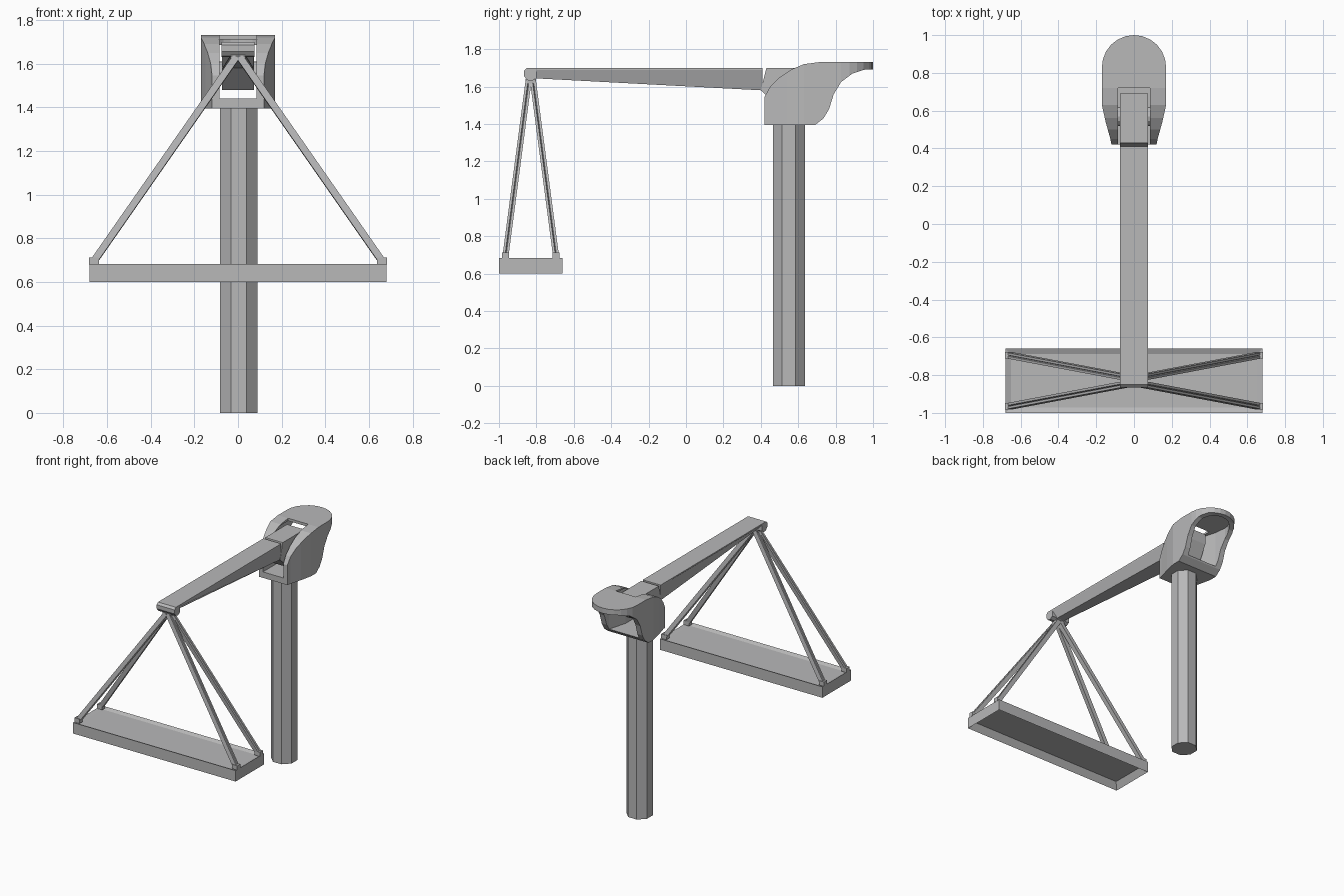
import bpy, bmesh, math
from mathutils import Vector

cube = bpy.data.objects.get("Cube")
if cube:
    bpy.data.objects.remove(cube, do_unlink=True)

grey = bpy.data.materials.new("plain_grey")
grey.use_nodes = True
grey.diffuse_color = (0.48, 0.48, 0.485, 1)
grey.node_tree.nodes["Principled BSDF"].inputs["Base Color"].default_value = grey.diffuse_color


def finish(name, bm):
    bmesh.ops.recalc_face_normals(bm, faces=bm.faces)
    mesh = bpy.data.meshes.new(name)
    bm.to_mesh(mesh)
    bm.free()
    mesh.materials.append(grey)
    obj = bpy.data.objects.new(name, mesh)
    bpy.context.collection.objects.link(obj)
    return obj


def loft(name, rings):
    """Skin a list of equal-length rings and cap both ends."""
    bm = bmesh.new()
    rows = [[bm.verts.new(p) for p in ring] for ring in rings]
    n = len(rows[0])
    for a, b in zip(rows, rows[1:]):
        for i in range(n):
            j = (i + 1) % n
            bm.faces.new((a[i], a[j], b[j], b[i]))
    bm.faces.new(rows[0])
    bm.faces.new(rows[-1])
    return finish(name, bm)


def prism_x(name, pts, half):
    return loft(name, [[(x, y, z) for y, z in pts] for x in (-half, half)])


def prism_z(name, pts, low, high):
    return loft(name, [[(x, y, z) for x, y in pts] for z in (low, high)])


def rect(x, y, hx, hy):
    return [(x - hx, y - hy), (x + hx, y - hy), (x + hx, y + hy), (x - hx, y + hy)]


def circle(cx, cy, r, n, turn=0.0):
    return [(cx + r * math.cos(turn + math.tau * i / n),
             cy + r * math.sin(turn + math.tau * i / n)) for i in range(n)]


def plan(side, r, cy):
    """Mirrored plan outline closed by a half-round back."""
    arc = [(r * math.cos(math.pi * i / 12), cy + r * math.sin(math.pi * i / 12))
           for i in range(13)]
    return side + arc + [(-x, y) for x, y in reversed(side)]


def boolean(obj, cutter, operation):
    mod = obj.modifiers.new("cut", 'BOOLEAN')
    mod.object, mod.operation, mod.solver = cutter, operation, 'EXACT'
    bpy.context.view_layer.objects.active = obj
    bpy.ops.object.modifier_apply(modifier=mod.name)
    bpy.data.objects.remove(cutter, do_unlink=True)


# Octagonal post
prism_z("post", circle(0.003, 0.55, 0.093, 8, math.pi / 8), 0, 1.41)

# Hollow head: side profile crossed with plan outline, then opened up
head = prism_x("head_housing", [
    (0.42, 1.395), (0.42, 1.545), (0.45, 1.60), (0.50, 1.65), (0.56, 1.69),
    (0.63, 1.72), (0.72, 1.732), (1.05, 1.732), (1.05, 1.695), (0.95, 1.69),
    (0.89, 1.67), (0.83, 1.625), (0.79, 1.56), (0.765, 1.48), (0.735, 1.43),
    (0.69, 1.395)], 0.3)
outline = plan([(0.115, 0.40), (0.125, 0.45), (0.15, 0.54), (0.17, 0.63)], 0.17, 0.83)
boolean(head, prism_z("outline_cutter", outline, 1.2, 1.9), 'INTERSECT')
cavity = plan([(0.085, 0.3), (0.085, 0.6), (0.125, 0.74)], 0.135, 0.83)
boolean(head, prism_z("cavity_cutter", cavity, 1.44, 1.712), 'DIFFERENCE')
boolean(head, prism_z("slot_cutter", rect(0, 0.51, 0.084, 0.21), 1.46, 1.9), 'DIFFERENCE')

# Tapered arm, narrow underneath at the tip and full width at the head
def section(y, low, bottom_half):
    return [(-0.075, y, 1.70), (0.075, y, 1.70), (0.075, y, 1.69),
            (bottom_half, y, low), (-bottom_half, y, low), (-0.075, y, 1.69)]


loft("arm", [section(-0.82, 1.645, 0.03), section(0.41, 1.58, 0.07)])
prism_x("arm_root", [(0.40, 1.58), (0.43, 1.70), (0.69, 1.70), (0.69, 1.62),
                     (0.64, 1.52), (0.58, 1.48), (0.51, 1.48)], 0.073)
prism_x("pivot_pin", circle(0.57, 1.56, 0.05, 12), 0.088)

# Arm tip and hanging lug
prism_x("arm_tip", [(-0.865, 1.685), (-0.85, 1.70), (-0.80, 1.70), (-0.80, 1.645),
                    (-0.825, 1.63), (-0.85, 1.635), (-0.865, 1.655)], 0.075)
prism_x("hanging_lug", circle(-0.83, 1.635, 0.025, 8), 0.035)

# Tray with a raised rim above and a deep recess below
bm = bmesh.new()
bmesh.ops.create_cube(bm, size=1)
for v in bm.verts:
    v.co = (v.co.x * 1.36, v.co.y * 0.34 - 0.83, v.co.z * 0.083 + 0.6415)
bm.normal_update()
for direction, depth in ((1, -0.012), (-1, -0.05)):
    face = [f for f in bm.faces if f.normal.z * direction > 0.9]
    bmesh.ops.inset_region(bm, faces=face, thickness=0.04, depth=0)
    bmesh.ops.translate(bm, verts=face[0].verts, vec=(0, 0, depth * direction))
finish("tray", bm)

# Grooved hanger rods and their corner brackets
for sx, side in ((1, "left"), (-1, "right")):
    for sy, end in ((-1, "front"), (1, "back")):
        x, y = sx * 0.66, -0.83 + sy * 0.135
        prism_z(f"bracket_{end}_{side}", rect(x, y, 0.022, 0.018), 0.68, 0.713)
        foot, top = Vector((x, y, 0.695)), Vector((sx * 0.008, -0.83 + sy * 0.012, 1.63))
        along = (top - foot).normalized()
        across = along.cross(Vector((sx, 0, 0))).normalized()
        out = across.cross(along).normalized()
        if out.x * sx < 0:
            out = -out
        h = 0.016
        shape = [(-h, -h), (h, -h), (h, h), (0.003, h), (0, h - 0.008), (-0.003, h), (-h, h)]
        loft(f"rod_{end}_{side}",
             [[p + across * a + out * b for a, b in shape] for p in (foot, top)])
